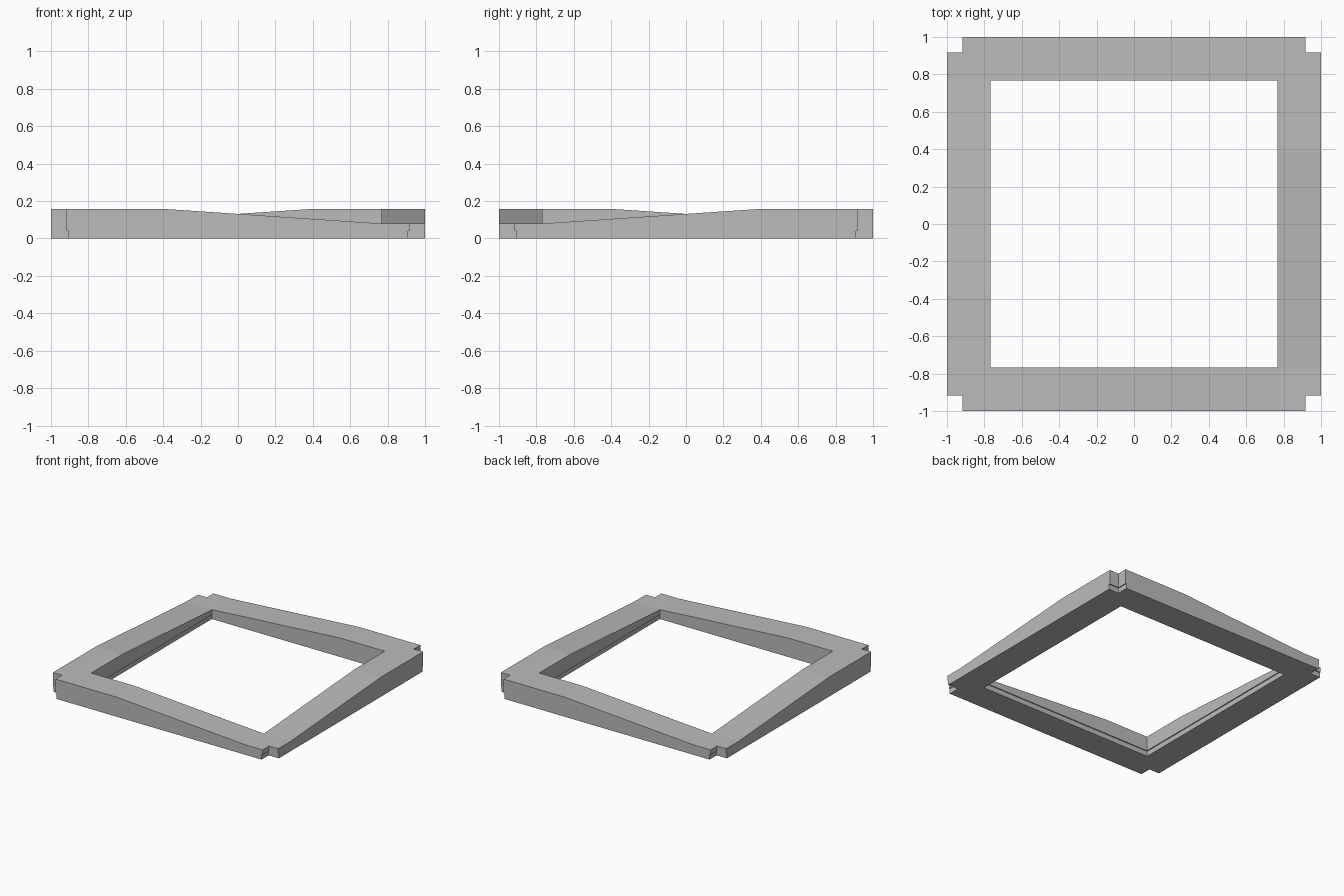
import bpy
import bmesh
from itertools import product
from mathutils import Vector

old = bpy.data.objects.get("Cube")
if old:
    bpy.data.objects.remove(old, do_unlink=True)

HIGH, LOW, LEDGE = 0.157, 0.08, 0.04
INNER, NOTCH, STEP = 0.766, 0.918, 0.008
RAMP = 0.38


def inside(x, y, step=0.0):
    """True within the square ring with notched corners."""
    near, far = sorted((abs(x), abs(y)))
    return far > INNER + step and near < NOTCH - step


def top_height(x, y):
    """Each beam ramps from a high corner down to a low corner."""
    if abs(y) > INNER - 0.001:
        s = -x if y > 0 else x
    else:
        s = -y if x > 0 else y
    t = min(max((s + RAMP) / (INNER + RAMP), 0), 1)
    return HIGH + (LOW - HIGH) * t


# Flat ring on the ledge level
half = [RAMP, INNER, INNER + STEP, NOTCH - STEP, NOTCH, 1]
cuts = [-c for c in reversed(half)] + half
bm = bmesh.new()
for (x0, x1), (y0, y1) in product(zip(cuts, cuts[1:]), repeat=2):
    if inside((x0 + x1) / 2, (y0 + y1) / 2):
        corners = ((x0, y0), (x1, y0), (x1, y1), (x0, y1))
        bm.faces.new([bm.verts.new((x, y, LEDGE)) for x, y in corners])
bmesh.ops.remove_doubles(bm, verts=bm.verts, dist=0.0005)


def extrude(faces, height):
    result = bmesh.ops.extrude_face_region(bm, geom=faces)
    for v in result["geom"]:
        if isinstance(v, bmesh.types.BMVert):
            v.co.z = height(v.co.x, v.co.y)


# Upper body with ramped top, then the slightly recessed lower rim
extrude(bm.faces[:], top_height)
bm.normal_update()
base = []
for f in bm.faces:
    c = f.calc_center_median()
    flat = all(abs(v.co.z - LEDGE) < 1e-5 for v in f.verts)
    if flat and inside(c.x, c.y, STEP):
        base.append(f)
extrude(base, lambda x, y: 0.0)

# Clean up coplanar cells
bmesh.ops.recalc_face_normals(bm, faces=bm.faces)
bmesh.ops.dissolve_limit(bm, angle_limit=0.01, verts=bm.verts, edges=bm.edges)
mesh = bpy.data.meshes.new("square_frame")
bm.to_mesh(mesh)
bm.free()

frame = bpy.data.objects.new("square_frame", mesh)
bpy.context.collection.objects.link(frame)

grey = bpy.data.materials.new("plain_grey")
grey.use_nodes = True
colour = (0.5, 0.5, 0.5, 1)
grey.diffuse_color = colour
grey.node_tree.nodes["Principled BSDF"].inputs["Base Color"].default_value = colour
mesh.materials.append(grey)
